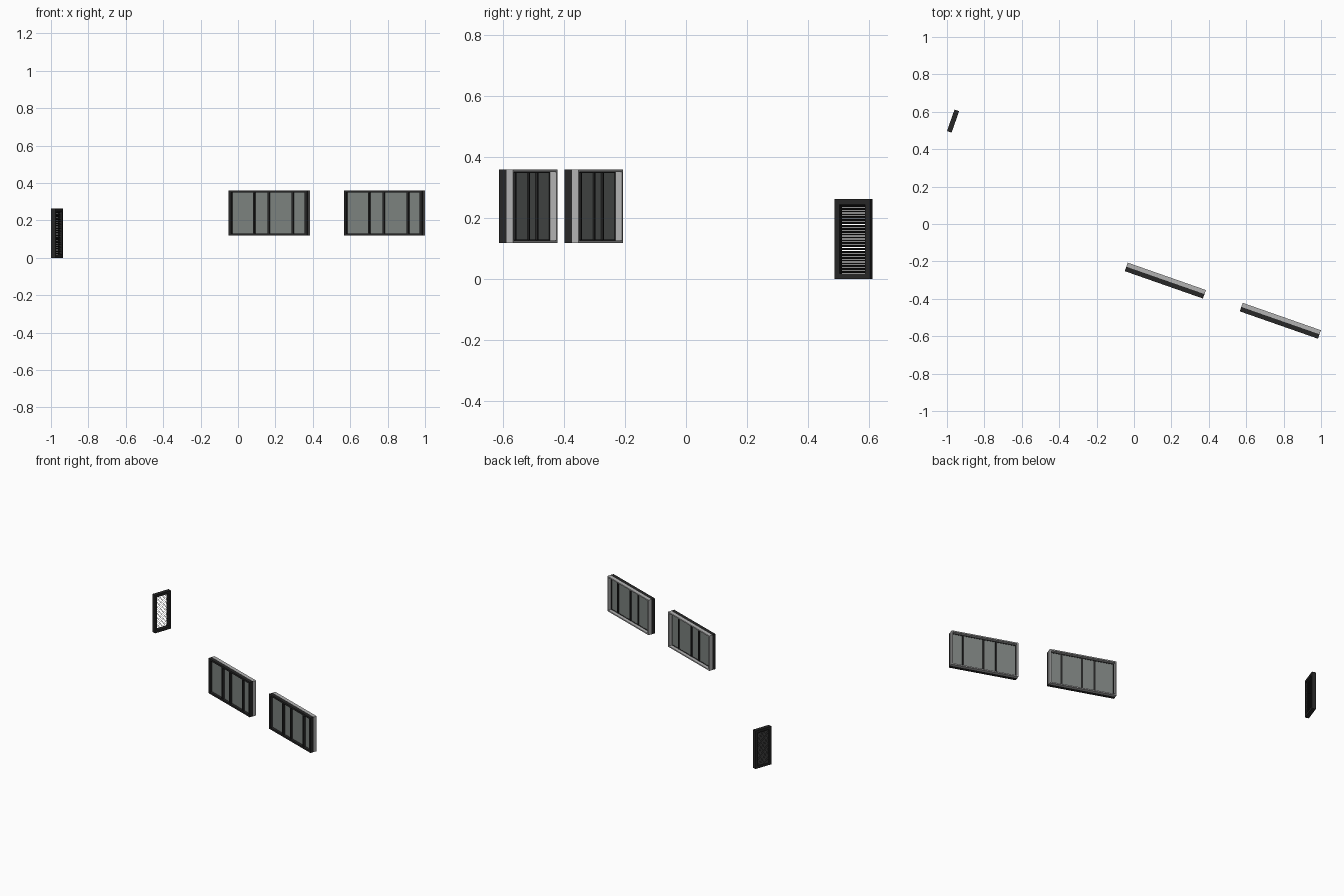
import bpy, bmesh, math
from mathutils import Matrix, Vector

if "Cube" in bpy.data.objects:
    bpy.data.objects.remove(bpy.data.objects["Cube"])

TURN = math.radians(-19.3)   # whole layout is turned about z


def material(name, rgba):
    m = bpy.data.materials.new(name)
    m.diffuse_color = rgba
    m.use_nodes = True
    m.node_tree.nodes["Principled BSDF"].inputs["Base Color"].default_value = m.diffuse_color
    return m


DARK = material("dark_metal", (0.02, 0.02, 0.02, 1))
LIGHT = material("light_trim", (0.45, 0.45, 0.45, 1))
GLASS = material("tinted_glass", (0.20, 0.22, 0.21, 0.75))


def finish(bm, name, centre, mat, extra_turn=0.0):
    bmesh.ops.recalc_face_normals(bm, faces=bm.faces)
    mesh = bpy.data.meshes.new(name)
    bm.to_mesh(mesh)
    bm.free()
    mesh.materials.append(mat)
    ob = bpy.data.objects.new(name, mesh)
    ob.location = centre
    ob.rotation_euler.z = TURN + extra_turn
    bpy.context.collection.objects.link(ob)
    return ob


def add_box(bm, centre, size, tilt=0.0):
    mat = (Matrix.Translation(Vector(centre)) @ Matrix.Rotation(tilt, 4, 'X')
           @ Matrix.Diagonal((*size, 1)))
    bmesh.ops.create_cube(bm, size=1, matrix=mat)


def add_ring(bm, width, height, side, rail, y0, y1):
    # rectangular frame with an open middle, lying in the local xz plane
    corners = [(-1, -1), (1, -1), (1, 1), (-1, 1)]

    def loop(w, h, y):
        return [bm.verts.new((sx * w / 2, y, sz * h / 2)) for sx, sz in corners]

    loops = [loop(width, height, y0), loop(width, height, y1),
             loop(width - 2 * side, height - 2 * rail, y1),
             loop(width - 2 * side, height - 2 * rail, y0)]
    for k in range(4):
        a, b = loops[k], loops[(k + 1) % 4]
        for i in range(4):
            j = (i + 1) % 4
            bm.faces.new((a[i], a[j], b[j], b[i]))


def window(label, centre):
    width, height = 0.443, 0.242
    # dark front frame with mullions
    bm = bmesh.new()
    add_ring(bm, width, height, 0.014, 0.012, -0.024, 0.001)
    for x in (-0.081, 0.002, 0.138):
        add_box(bm, (x, -0.008, 0), (0.011, 0.026, height - 0.02))
    finish(bm, label + "_window_frame", centre, DARK)
    # light inner casing
    bm = bmesh.new()
    add_ring(bm, width, height, 0.009, 0.008, 0.001, 0.024)
    finish(bm, label + "_window_casing", centre, LIGHT)
    # glass sheet
    bm = bmesh.new()
    add_box(bm, (0, -0.004, 0), (width - 0.024, 0.006, height - 0.02))
    finish(bm, label + "_window_glass", centre, GLASS)


window("left", (0.1675, -0.3025, 0.239))
window("right", (0.7825, -0.5175, 0.239))

# louvred vent, at right angles to the windows (local -y faces the room)
vent_centre = (-0.9675, 0.55, 0.1315)
bm = bmesh.new()
add_ring(bm, 0.122, 0.263, 0.016, 0.018, -0.013, 0.013)
finish(bm, "vent_frame", vent_centre, DARK, math.pi / 2)

# slats slope down towards the outside
bm = bmesh.new()
count, span = 24, 0.227
for i in range(count):
    z = -span / 2 + span * (i + 0.5) / count
    add_box(bm, (0, 0, z), (0.094, 0.012, 0.0015), math.radians(-30))
finish(bm, "vent_slats", vent_centre, DARK, math.pi / 2)
